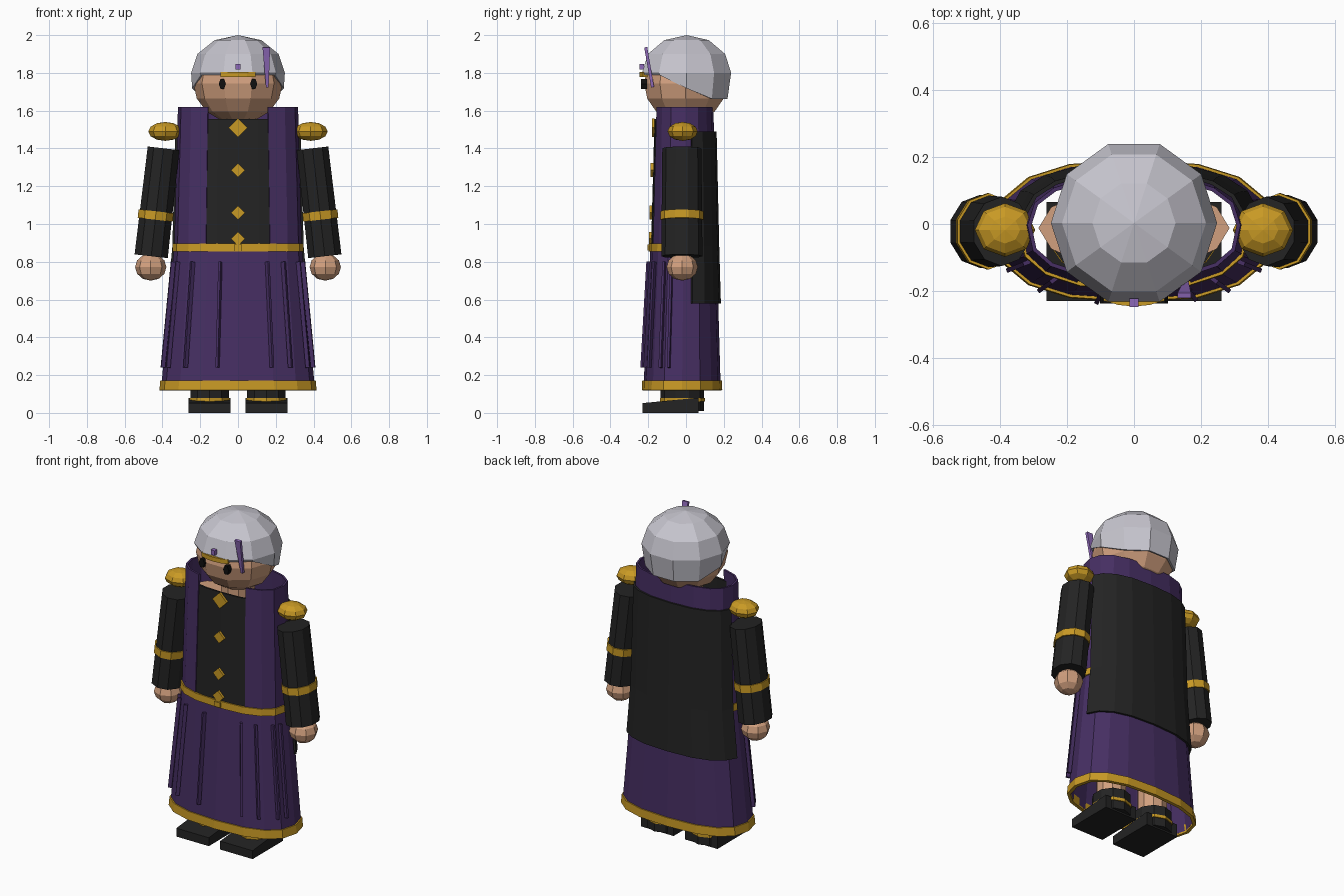
import bpy, bmesh, math
from mathutils import Matrix, Vector

cube = bpy.data.objects.get("Cube")
if cube:
    bpy.data.objects.remove(cube, do_unlink=True)


def material(name, r, g, b):
    m = bpy.data.materials.new(name)
    m.use_nodes = True
    m.diffuse_color = (r, g, b, 1)
    node = next(n for n in m.node_tree.nodes if n.type == 'BSDF_PRINCIPLED')
    node.inputs["Base Color"].default_value = (r, g, b, 1)
    return m


PURPLE = material("robe purple", .062, .028, .125)
BLACK = material("cloth black", .017, .017, .017)
GOLD = material("gold", .58, .32, .018)
SKIN = material("skin", .64, .35, .21)
HAIR = material("silver hair", .57, .56, .62)
LILAC = material("lilac", .27, .14, .48)
EYE = material("eye black", .005, .005, .005)


def finish(name, bm, mat):
    mesh = bpy.data.meshes.new(name)
    bm.to_mesh(mesh)
    bm.free()
    mesh.materials.append(mat)
    ob = bpy.data.objects.new(name, mesh)
    bpy.context.collection.objects.link(ob)
    return ob


def place(loc, scale=(1, 1, 1), tilt=0, axis='Y'):
    return Matrix.Translation(loc) @ Matrix.Rotation(tilt, 4, axis) @ Matrix.Diagonal((*scale, 1))


def box(name, mat, loc, size, tilt=0, axis='Y'):
    bm = bmesh.new()
    bmesh.ops.create_cube(bm, size=1, matrix=place(loc, size, tilt, axis))
    return finish(name, bm, mat)


def ball(name, mat, loc, radii, u, v):
    bm = bmesh.new()
    bmesh.ops.create_uvsphere(bm, u_segments=u, v_segments=v, radius=1,
                              matrix=place(loc, radii) @ Matrix.Rotation(math.pi / 2, 4, 'Z'))
    return finish(name, bm, mat)


def tube(name, mat, loc, rx, ry, height, tilt=0, top=1, sides=10):
    bm = bmesh.new()
    bmesh.ops.create_cone(bm, cap_ends=True, segments=sides, radius1=1, radius2=top, depth=1,
                          matrix=place(loc, (rx, ry, height), tilt))
    return finish(name, bm, mat)


# Rounded-oblong garment section at any height
def section(z, deg, grow=0):
    low, mid, high = (.12, .408, -.226, .184), (.88, .338, -.188, .162), (1.62, .318, -.168, .145)
    a, b = (low, mid) if z < mid[0] else (mid, high)
    f = (z - a[0]) / (b[0] - a[0])
    rx, front, back = (a[i] + (b[i] - a[i]) * f for i in (1, 2, 3))
    rx, ry, cy = rx + grow, (back - front) / 2 + grow, (back + front) / 2
    c, s = math.cos(math.radians(deg)), math.sin(math.radians(deg))
    return Vector((math.copysign(abs(c) ** .8, c) * rx, cy + math.copysign(abs(s) ** .8, s) * ry, z))


# Cloth shell between two angles, or a closed ring for a full turn
def shell(name, mat, heights, start, end, steps, grow=0, thick=.012):
    bm = bmesh.new()
    closed = end - start == 360
    count = steps if closed else steps + 1
    rows = [[bm.verts.new(section(z, start + (end - start) * i / steps, grow)) for i in range(count)]
            for z in heights]
    for lower, upper in zip(rows, rows[1:]):
        for i in range(steps):
            j = (i + 1) % count
            bm.faces.new((lower[i], lower[j], upper[j], upper[i]))
    ob = finish(name, bm, mat)
    mod = ob.modifiers.new("thickness", 'SOLIDIFY')
    mod.thickness = thick
    mod.offset = -1
    return ob


# Robe, chest panel, cape, hem and belt
shell("skirt", PURPLE, (.13, .88), -90, 270, 16)
shell("coat", PURPLE, (.88, 1.62), -65, 245, 14)
shell("chest_panel", BLACK, (.88, 1.555), -120, -60, 4, -.003)
shell("cape", BLACK, (.58, .88, 1.49), 10, 170, 8, .014)
shell("hem", GOLD, (.12, .172), -90, 270, 16, .008, .02)
shell("belt", GOLD, (.855, .897), -90, 270, 16, .008, .018)
box("buckle", GOLD, (0, -.199, .876), (.04, .01, .03))

# Diamond buttons
for z, size in ((1.51, .07), (1.285, .052), (1.06, .052), (.922, .052)):
    y = section(z, -90).y
    box("button", GOLD, (0, y - .003, z), (size, .014, size), math.pi / 4)

# Hanging cords on the skirt
for deg in (-165, -152, -128, -101, -69, -52, -28, -15):
    bottom, top = section(.24, deg, .012), section(.8, deg, .008)
    bm = bmesh.new()
    turn = (top - bottom).to_track_quat('Z', 'Y').to_matrix().to_4x4()
    bmesh.ops.create_cube(bm, size=1, matrix=Matrix.Translation((top + bottom) / 2) @ turn
                          @ Matrix.Diagonal((.013, .022, (top - bottom).length, 1)))
    finish("skirt_cord", bm, PURPLE)

# Body inside the robe
tube("torso", SKIN, (0, -.012, 1.0), .285, .125, .96, sides=12)
tube("neck", SKIN, (0, 0, 1.52), .1, .1, .12)

for s, side in ((1, "left"), (-1, "right")):
    # Arms
    tilt = -s * .114
    tube(side + "_sleeve", BLACK, (s * .427, -.022, 1.115), .093, .109, .575, tilt, .95)
    tube(side + "_cuff_band", GOLD, (s * .436, -.022, 1.045), .098, .114, .045, tilt)
    ball(side + "_hand", SKIN, (s * .462, -.02, .772), (.083, .083, .072), 8, 6)
    ball(side + "_epaulette", GOLD, (s * .385, -.018, 1.49), (.09, .08, .05), 8, 6)
    # Legs and boots
    tube(side + "_leg", SKIN, (s * .15, -.02, .33), .085, .085, .5)
    tube(side + "_boot_shaft", BLACK, (s * .15, -.02, .075), .108, .115, .13)
    tube(side + "_boot_strap", GOLD, (s * .15, -.018, .07), .112, .119, .018)
    shoe = box(side + "_shoe", BLACK, (s * .15, -.082, .04), (.222, .295, .08))
    for v in shoe.data.vertices:
        if v.co.z > .05 and v.co.y < -.1:
            v.co.z = .052
    # Eyes
    bm = bmesh.new()
    bmesh.ops.create_cone(bm, cap_ends=True, segments=6, radius1=1, radius2=1, depth=1,
                          matrix=place((s * .083, -.222, 1.742)) @ Matrix.Rotation(math.pi / 2, 4, 'X')
                          @ Matrix.Diagonal((.019, .03, .03, 1)) @ Matrix.Rotation(math.pi / 6, 4, 'Z'))
    finish(side + "_eye", bm, EYE)

# Head
ball("head", SKIN, (0, -.003, 1.745), (.236, .23, .212), 10, 8)

# Hair cap, longer toward the back
bm = bmesh.new()
bmesh.ops.create_uvsphere(bm, u_segments=10, v_segments=6, radius=1,
                          matrix=place((0, .003, 1.8), (.248, .248, .2)) @ Matrix.Rotation(math.pi / 2, 4, 'Z'))
bmesh.ops.delete(bm, geom=[v for v in bm.verts if v.co.z < 1.68], context='VERTS')
for v in bm.verts:
    if v.co.z < 1.75:
        lift = .1 if v.co.y < -.1 else .06 if v.co.y < 0 else .03 if v.co.y < .1 else -.025
        v.co.z += lift - .012
        spread = 1.13 if v.co.y < .1 else 1.06
        v.co.x *= spread
        v.co.y *= spread
hair = finish("hair", bm, HAIR)
rim = hair.modifiers.new("thickness", 'SOLIDIFY')
rim.thickness = .012
rim.offset = -1

# Circlet with gem
bm = bmesh.new()
arc = []
for i in range(5):
    a = math.radians(-112 + 11 * i)
    x, y = .245 * math.cos(a), .246 * math.sin(a)
    arc.append([bm.verts.new((x, y, z)) for z in (1.778, 1.805)])
for p, q in zip(arc, arc[1:]):
    bm.faces.new((p[0], q[0], q[1], p[1]))
circlet = finish("circlet", bm, GOLD)
circlet.modifiers.new("thickness", 'SOLIDIFY').thickness = .025
box("gem", LILAC, (0, -.235, 1.832), (.026, .024, .03))

# Feather ornament, narrowing to its lower tip
feather = box("feather", LILAC, (.15, -.195, 1.83), (.04, .016, .215), .17, 'X')
for v in feather.data.vertices:
    if v.co.z < 1.8:
        v.co.x = .155 + (v.co.x - .15) * .35
